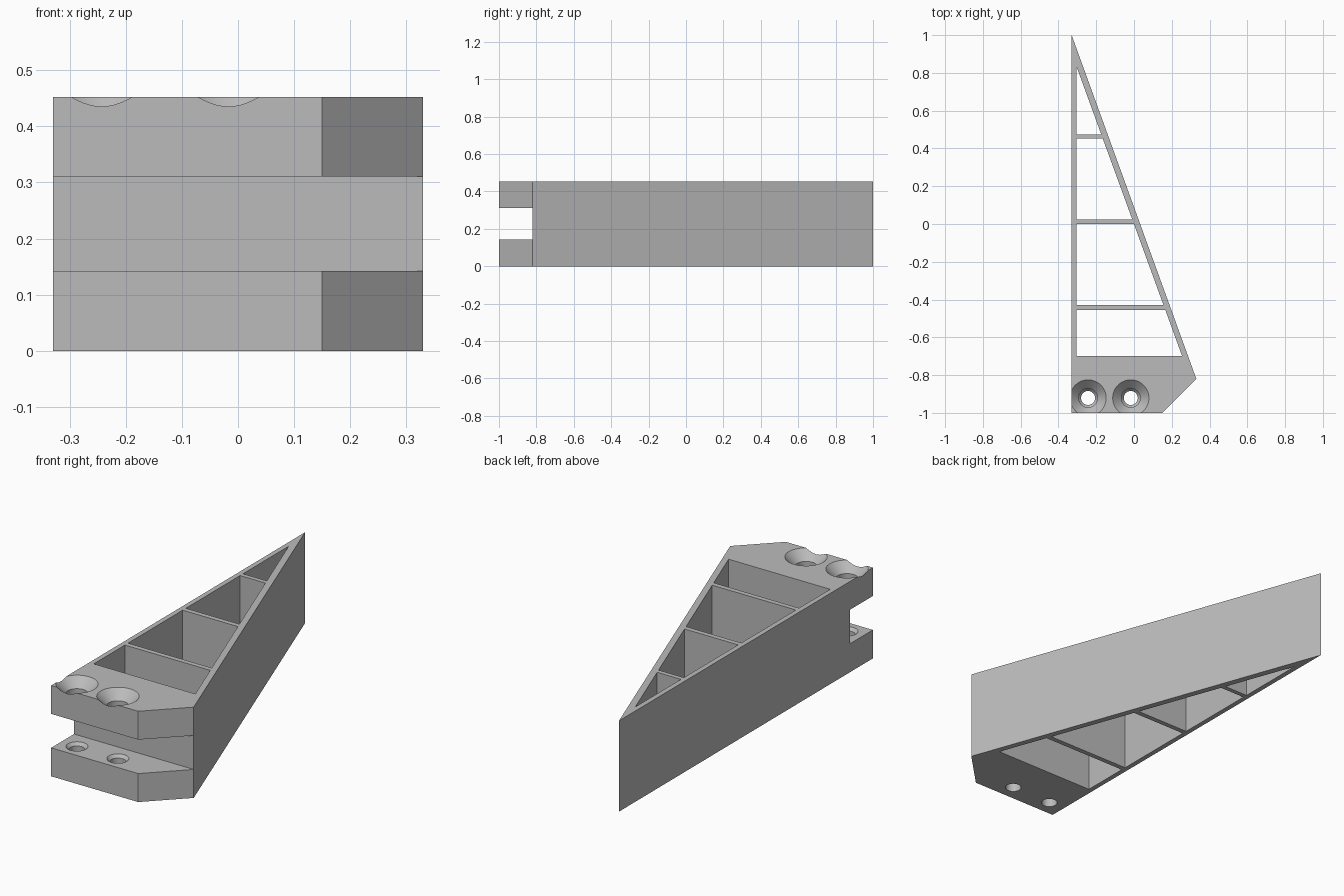
import bpy
import bmesh
import math

cube = bpy.data.objects.get("Cube")
if cube:
    bpy.data.objects.remove(cube, do_unlink=True)

HEIGHT = 0.4525
SLOT_LOW, SLOT_HIGH, SLOT_BACK = 0.142, 0.311, -0.82

grey = bpy.data.materials.new("plain grey")
grey.use_nodes = True
grey.diffuse_color = (0.5, 0.5, 0.5, 1)
grey.node_tree.nodes["Principled BSDF"].inputs["Base Color"].default_value = (0.5, 0.5, 0.5, 1)


def make_object(name, bm):
    bmesh.ops.recalc_face_normals(bm, faces=bm.faces)
    mesh = bpy.data.meshes.new(name)
    bm.to_mesh(mesh)
    bm.free()
    mesh.materials.append(grey)
    obj = bpy.data.objects.new(name, mesh)
    bpy.context.collection.objects.link(obj)
    return obj


def prism(name, outline, low, high):
    """Extrude a plan outline between two heights."""
    bm = bmesh.new()
    base = bm.faces.new([bm.verts.new((x, y, low)) for x, y in outline])
    top = bmesh.ops.extrude_face_region(bm, geom=[base])["geom"]
    verts = [v for v in top if isinstance(v, bmesh.types.BMVert)]
    bmesh.ops.translate(bm, verts=verts, vec=(0, 0, high - low))
    return make_object(name, bm)


def lathe(name, profile, centre, sides=48):
    """Closed solid turned about a vertical axis from (radius, height) points."""
    bm = bmesh.new()
    rings = []
    for radius, z in profile:
        angles = [2 * math.pi * i / sides for i in range(sides)]
        rings.append([bm.verts.new((centre[0] + radius * math.cos(a),
                                    centre[1] + radius * math.sin(a), z)) for a in angles])
    for a, b in zip(rings, rings[1:]):
        for i in range(sides):
            j = (i + 1) % sides
            bm.faces.new((a[i], a[j], b[j], b[i]))
    bm.faces.new(rings[0])
    bm.faces.new(rings[-1])
    return make_object(name, bm)


def inner_x(y):
    """Inner side of the slanted wall."""
    return 0.255 - (y + 0.70) * 0.56 / 1.535


# Wedge body with a chamfered front corner
body = prism("wedge_bracket", [(-0.33, -1), (0.15, -1), (0.33, -0.82), (-0.33, 1)], 0, HEIGHT)

# Slot across the front block
cutters = [prism("slot_cutter", [(-1, -2), (1, -2), (1, SLOT_BACK), (-1, SLOT_BACK)],
                 SLOT_LOW, SLOT_HIGH)]

# Open pockets, leaving thin ribs between them
LEFT = -0.305
for start, end in [(-0.70, -0.455), (-0.43, 0.0), (0.025, 0.452), (0.475, 0.835)]:
    outline = [(LEFT, start), (inner_x(start), start), (inner_x(end), end)]
    if inner_x(end) > LEFT + 0.01:
        outline.append((LEFT, end))
    cutters.append(prism("pocket_cutter", outline, -0.1, HEIGHT + 0.1))

# Countersunk screw holes, narrower in the lower plate
screw = [(0.037, -0.1), (0.037, SLOT_LOW - 0.015), (0.05, SLOT_LOW),
         (0.05, HEIGHT - 0.046), (0.146, HEIGHT + 0.05)]
for x in (-0.243, -0.017):
    cutters.append(lathe("screw_hole_cutter", screw, (x, -0.921)))

# Cut the body, then drop the cutters
for cutter in cutters:
    cutter.hide_render = True
    cut = body.modifiers.new(cutter.name, "BOOLEAN")
    cut.operation = "DIFFERENCE"
    cut.solver = "EXACT"
    cut.object = cutter

bpy.context.view_layer.update()
result = bpy.data.meshes.new_from_object(body.evaluated_get(bpy.context.evaluated_depsgraph_get()))
body.modifiers.clear()
body.data = result
result.materials.clear()
result.materials.append(grey)
result.polygons.foreach_set("material_index", [0] * len(result.polygons))
for cutter in cutters:
    bpy.data.objects.remove(cutter, do_unlink=True)

# Smooth the turned holes, keep the edges sharp
bpy.ops.object.select_all(action="DESELECT")
body.select_set(True)
bpy.context.view_layer.objects.active = body
bpy.ops.object.shade_smooth_by_angle(angle=math.radians(30))
